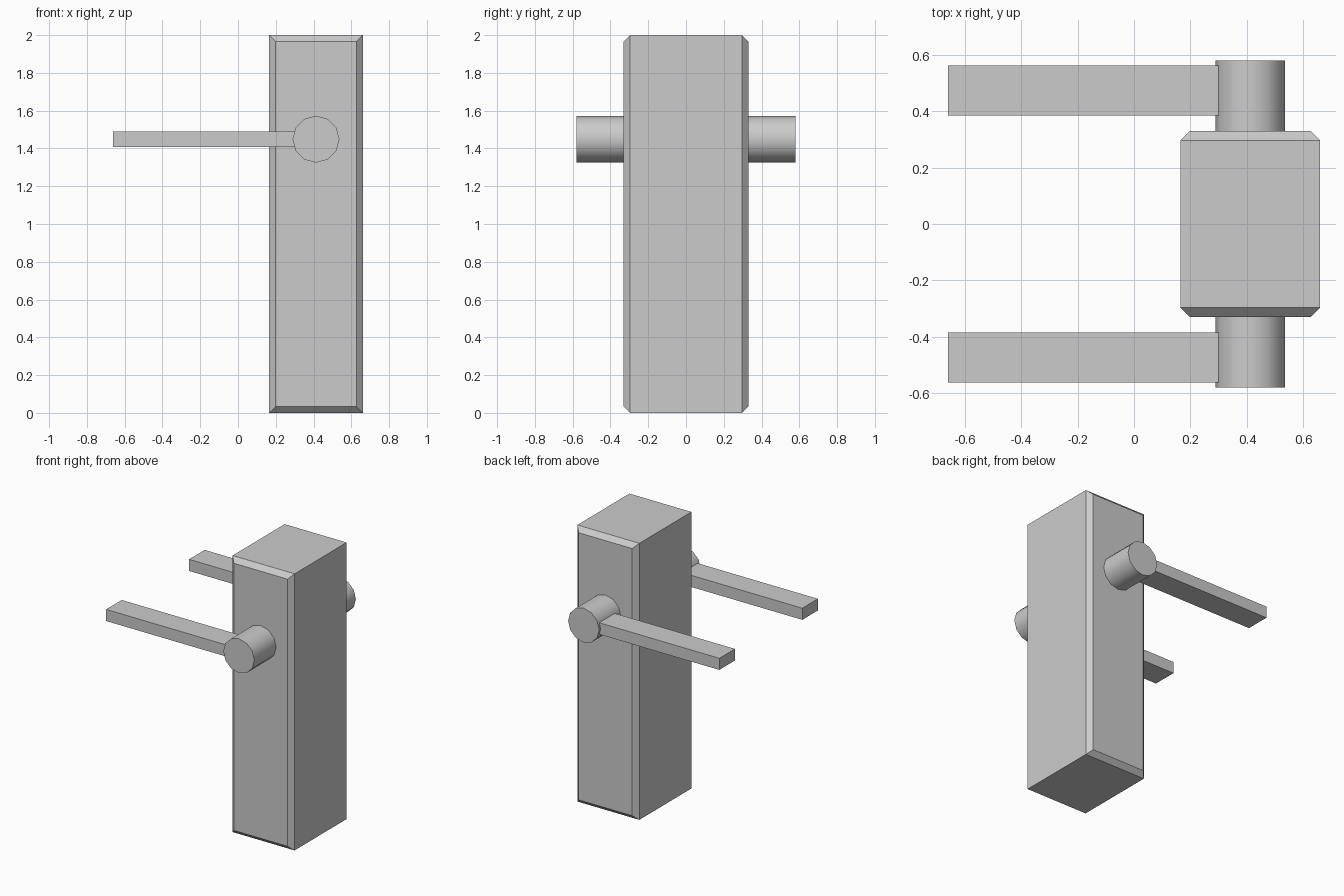
import bpy, bmesh, math
from mathutils import Matrix

if "Cube" in bpy.data.objects:
    bpy.data.objects.remove(bpy.data.objects["Cube"])

X0, X1, HALF_Y, HEIGHT, CHAMFER = 0.165, 0.661, 0.331, 2.0, 0.034
HUB_X, HUB_Z, HUB_R = 0.413, 1.449, 0.124


def finish(name, bm):
    bmesh.ops.recalc_face_normals(bm, faces=bm.faces)
    mesh = bpy.data.meshes.new(name)
    bm.to_mesh(mesh)
    bm.free()
    obj = bpy.data.objects.new(name, mesh)
    bpy.context.collection.objects.link(obj)
    return obj


def box(lo, hi):
    bm = bmesh.new()
    center = [(a + b) / 2 for a, b in zip(lo, hi)]
    size = [b - a for a, b in zip(lo, hi)]
    bmesh.ops.create_cube(bm, size=1, matrix=Matrix.Translation(center) @ Matrix.Diagonal((*size, 1)))
    return bm


# Upright housing, chamfered around its front and back faces
bm = box((X0, -HALF_Y, 0), (X1, HALF_Y, HEIGHT))
rims = [e for e in bm.edges if abs(e.verts[0].co.y - e.verts[1].co.y) < 1e-5]
bmesh.ops.bevel(bm, geom=rims, offset=CHAMFER, segments=1, affect='EDGES')
finish("housing", bm)

# One hub and lever on each side
for side, label in ((-1, "front"), (1, "back")):
    bm = bmesh.new()
    y_in, y_out = 0.30, 0.58
    place = Matrix.Translation((HUB_X, side * (y_in + y_out) / 2, HUB_Z)) @ Matrix.Rotation(math.pi / 2, 4, 'X')
    bmesh.ops.create_cone(bm, cap_ends=True, segments=12, radius1=HUB_R, radius2=HUB_R,
                          depth=y_out - y_in, matrix=place)
    hub = finish(label + "_hub", bm)
    bpy.ops.object.select_all(action='DESELECT')
    hub.select_set(True)
    bpy.context.view_layer.objects.active = hub
    bpy.ops.object.shade_smooth_by_angle(angle=math.radians(40))

    ys = sorted((side * 0.385, side * 0.563))
    finish(label + "_lever", box((-0.661, ys[0], HUB_Z - 0.042), (0.36, ys[1], HUB_Z + 0.042)))
